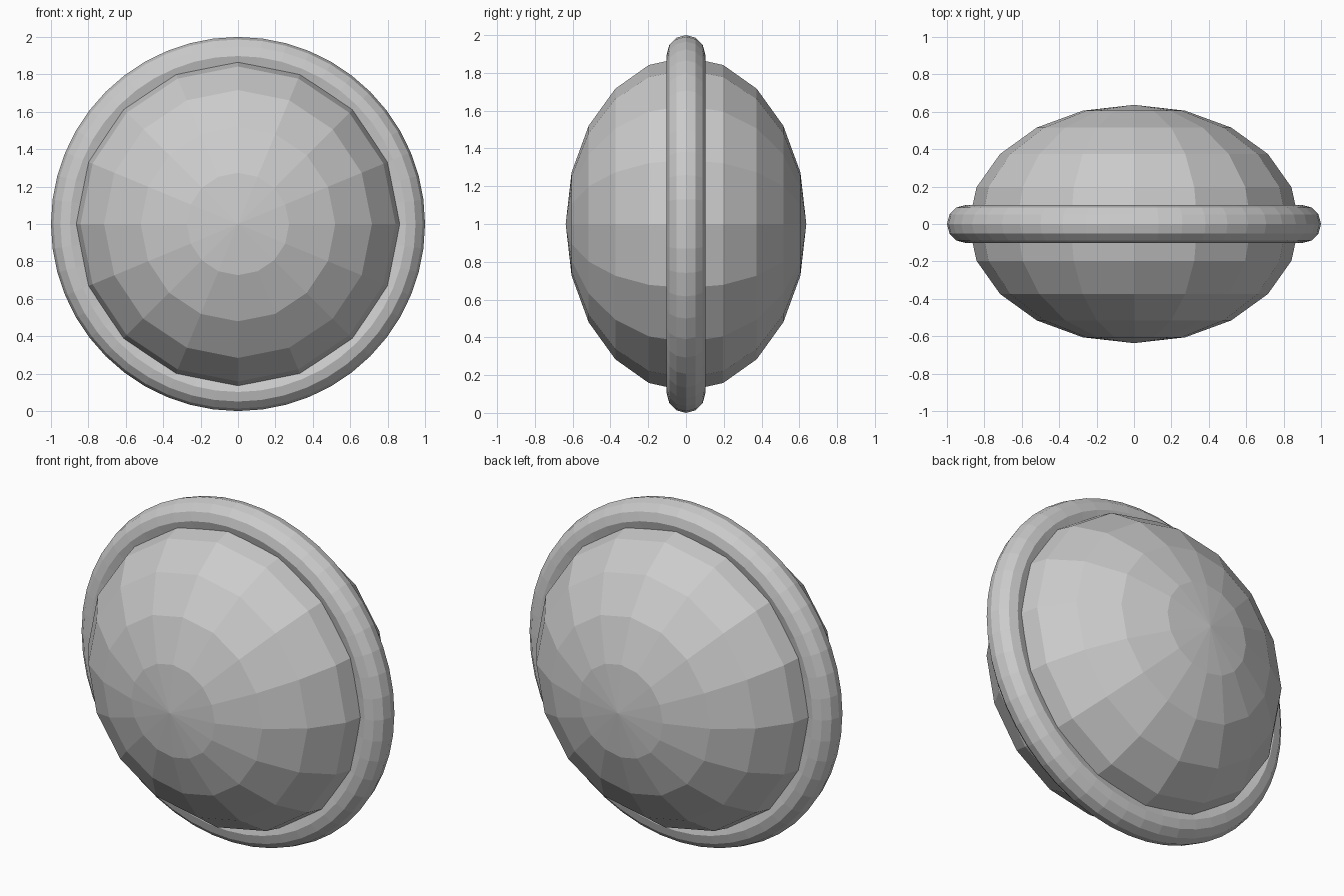
import bpy
from math import pi

if "Cube" in bpy.data.objects:
    bpy.data.objects.remove(bpy.data.objects["Cube"])

CENTRE = (0, 0, 1)
FACING = (pi / 2, 0, 0)  # turn the round axis from z to y


def finish(name, scale=(1, 1, 1)):
    obj = bpy.context.object
    obj.name = name
    obj.scale = scale
    bpy.ops.object.transform_apply(location=False, rotation=True, scale=True)
    bpy.ops.object.shade_flat()
    return obj


# Flattened low-poly body, poles facing front and back
bpy.ops.mesh.primitive_uv_sphere_add(segments=16, ring_count=10, radius=1,
                                     location=CENTRE, rotation=FACING)
finish("body", (0.885, 0.885, 0.637))

# Rounded ring around the body's rim
bpy.ops.mesh.primitive_torus_add(major_segments=48, minor_segments=12,
                                 major_radius=0.898, minor_radius=0.102,
                                 location=CENTRE, rotation=FACING)
finish("rim_ring")
